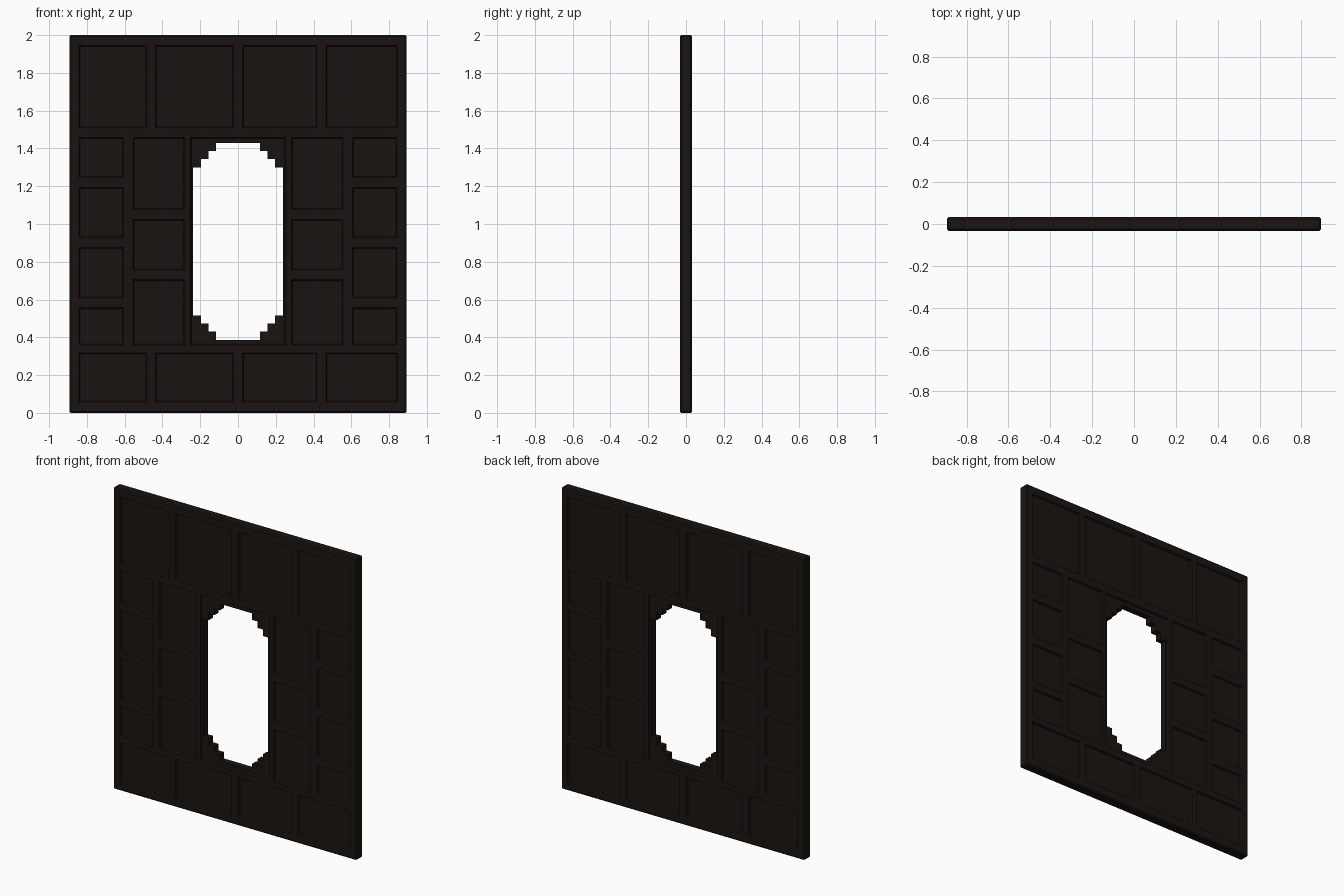
import bpy, bmesh

if "Cube" in bpy.data.objects:
    bpy.data.objects.remove(bpy.data.objects["Cube"])

HALF_W, HALF_T, HEIGHT = 0.893, 0.033, 2.0
DEPTH, SLOPE = 0.011, 0.006      # pocket depth and wall taper


def new_object(name, bm):
    bmesh.ops.recalc_face_normals(bm, faces=bm.faces[:])
    mesh = bpy.data.meshes.new(name)
    bm.to_mesh(mesh)
    bm.free()
    obj = bpy.data.objects.new(name, mesh)
    bpy.context.collection.objects.link(obj)
    return obj


def tapered_block(bm, x0, x1, z0, z1, side):
    """Cutter block whose walls narrow towards the pocket floor."""
    out = SLOPE * 0.01 / DEPTH
    rings = []
    for y, g in ((HALF_T - DEPTH, -SLOPE), (HALF_T + 0.01, out)):
        rings.append([bm.verts.new((x, side * y, z)) for x, z in
                      ((x0 - g, z0 - g), (x1 + g, z0 - g), (x1 + g, z1 + g), (x0 - g, z1 + g))])
    a, b = rings
    bm.faces.new(a)
    bm.faces.new(b)
    for i in range(4):
        j = (i + 1) % 4
        bm.faces.new((a[i], a[j], b[j], b[i]))


def cut(obj, cutter):
    mod = obj.modifiers.new("cut", 'BOOLEAN')
    mod.operation = 'DIFFERENCE'
    mod.solver = 'EXACT'
    mod.object = cutter
    bpy.context.view_layer.objects.active = obj
    bpy.ops.object.modifier_apply(modifier=mod.name)
    bpy.data.objects.remove(cutter)


# Slab with chamfered rim
bm = bmesh.new()
bmesh.ops.create_cube(bm, size=1)
for v in bm.verts:
    v.co = (v.co.x * 2 * HALF_W, v.co.y * 2 * HALF_T, (v.co.z + 0.5) * HEIGHT)
bmesh.ops.bevel(bm, geom=bm.edges[:], offset=0.008, segments=1, affect='EDGES')
slab = new_object("window_wall_panel", bm)

# Recessed pockets on both faces
pockets = []
for z0, z1 in ((0.058, 0.318), (1.507, 1.945)):
    for x0, x1 in ((-0.842, -0.482), (-0.438, -0.023), (0.023, 0.418), (0.465, 0.845)):
        pockets.append((x0, x1, z0, z1))
for s in (-1, 1):
    for z0, z1 in ((0.36, 0.557), (0.608, 0.876), (0.927, 1.194), (1.245, 1.458)):
        pockets.append((*sorted((s * 0.605, s * 0.843)), z0, z1))
    for z0, z1 in ((0.36, 0.705), (0.757, 1.024), (1.076, 1.458)):
        pockets.append((*sorted((s * 0.283, s * 0.556)), z0, z1))
pockets.append((-0.253, 0.253, 0.36, 1.458))     # window surround

bm = bmesh.new()
for p in pockets:
    for side in (-1, 1):
        tapered_block(bm, *p, side)
cut(slab, new_object("pocket_cutter", bm))

# Window opening with stepped corners
quarter = [(0.117, 0.521), (0.117, 0.478), (0.157, 0.478), (0.157, 0.435),
           (0.197, 0.435), (0.197, 0.392), (0.237, 0.392)]
half = quarter + [(x, -z) for x, z in reversed(quarter)]
outline = half + [(-x, z) for x, z in reversed(half)]
bm = bmesh.new()
face = bm.faces.new([bm.verts.new((x, -0.1, z + 0.908)) for x, z in outline])
ext = bmesh.ops.extrude_face_region(bm, geom=[face], use_keep_orig=True)
moved = [g for g in ext["geom"] if isinstance(g, bmesh.types.BMVert)]
bmesh.ops.translate(bm, verts=moved, vec=(0, 0.2, 0))
cut(slab, new_object("window_cutter", bm))

# Near-black brown finish
mat = bpy.data.materials.new("dark_brown")
mat.diffuse_color = (0.010, 0.007, 0.005, 1)
mat.use_nodes = True
mat.node_tree.nodes["Principled BSDF"].inputs["Base Color"].default_value = mat.diffuse_color
slab.data.materials.clear()
slab.data.materials.append(mat)
